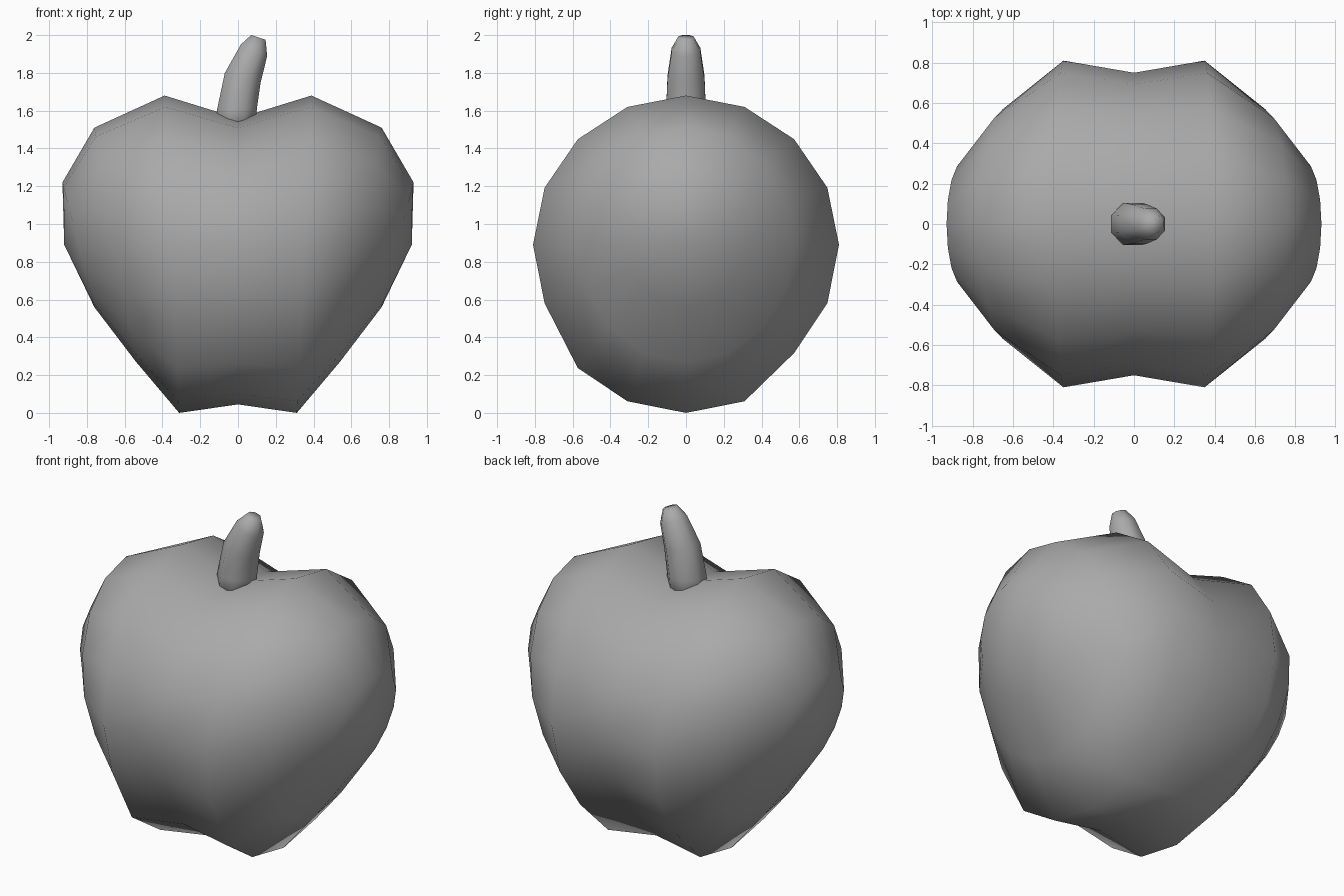
import bpy
import bmesh
from math import sin, cos, pi
from mathutils import Vector

default_cube = bpy.data.objects.get("Cube")
if default_cube:
    bpy.data.objects.remove(default_cube, do_unlink=True)

grey = bpy.data.materials.new("plain grey")
grey.use_nodes = True
colour = (0.4, 0.4, 0.4, 1)
grey.diffuse_color = colour
grey.node_tree.nodes["Principled BSDF"].inputs["Base Color"].default_value = colour


def loft(name, rings, start_tip=None, end_tip=None):
    """Skin a list of equal rings, closing each end with a fan or a flat cap."""
    bm = bmesh.new()
    loops = [[bm.verts.new(p) for p in ring] for ring in rings]
    n = len(loops[0])
    for a, b in zip(loops, loops[1:]):
        for i in range(n):
            j = (i + 1) % n
            bm.faces.new((a[i], a[j], b[j], b[i]))
    for loop, tip in ((loops[0], start_tip), (loops[-1], end_tip)):
        if tip is None:
            bm.faces.new(loop)
        else:
            centre = bm.verts.new(tip)
            for i in range(n):
                bm.faces.new((loop[i], loop[(i + 1) % n], centre))
    bmesh.ops.recalc_face_normals(bm, faces=bm.faces)
    mesh = bpy.data.meshes.new(name)
    bm.to_mesh(mesh)
    bm.free()
    mesh.materials.append(grey)
    mesh.shade_smooth()
    obj = bpy.data.objects.new(name, mesh)
    bpy.context.collection.objects.link(obj)
    return obj


# Fruit: rings around the x axis, pinched in the middle, wider toward the top
MIDDLE = 0.89
SIDES = 16


def fruit_ring(side, x, depth, up, down, taper, drop):
    ring = []
    for i in range(SIDES):
        a = 2 * pi * i / SIDES
        z = cos(a) * (up if cos(a) > 0 else down)
        # the underside hangs lower, reaching further up at the front
        if cos(a) < -0.8 or (cos(a) < -0.6 and sin(a) < 0):
            z -= drop
        ring.append((side * x * (1 + taper * cos(a)), depth * sin(a), MIDDLE + z))
    return ring


# x, depth, height above, height below, taper, drop
lobe = [
    (0.35, 0.81, 0.79, 0.81, 0.11, 0.08),
    (0.65, 0.57, 0.62, 0.62, 0.17, 0),
    (0.845, 0.31, 0.33, 0.33, 0.10, 0),
]
cleft = (0, 0.75, 0.67, 0.75, 0, 0.095)
rings = [fruit_ring(-1, *r) for r in reversed(lobe)]
rings.append(fruit_ring(1, *cleft))
rings += [fruit_ring(1, *r) for r in lobe]
loft("fruit_body", rings, (-0.92, 0, MIDDLE), (0.92, 0, MIDDLE))

# Stem: eight-sided, leaning to its left and narrowing at the tip
stem_path = [  # x, z, half width, lean
    (-0.015, 1.48, 0.105, 0),
    (-0.005, 1.61, 0.105, 0),
    (0.025, 1.775, 0.098, 0.25),
    (0.085, 1.92, 0.076, 0.42),
    (0.108, 1.988, 0.04, 0.32),
]
stem_rings = []
for x, z, half, lean in stem_path:
    r = half / cos(pi / 8)
    across = Vector((cos(lean), 0, -sin(lean)))
    stem_rings.append([
        Vector((x, 0, z)) + across * r * cos(a) + Vector((0, r * sin(a), 0))
        for a in (pi / 8 + i * pi / 4 for i in range(8))
    ])
loft("stem", stem_rings)
